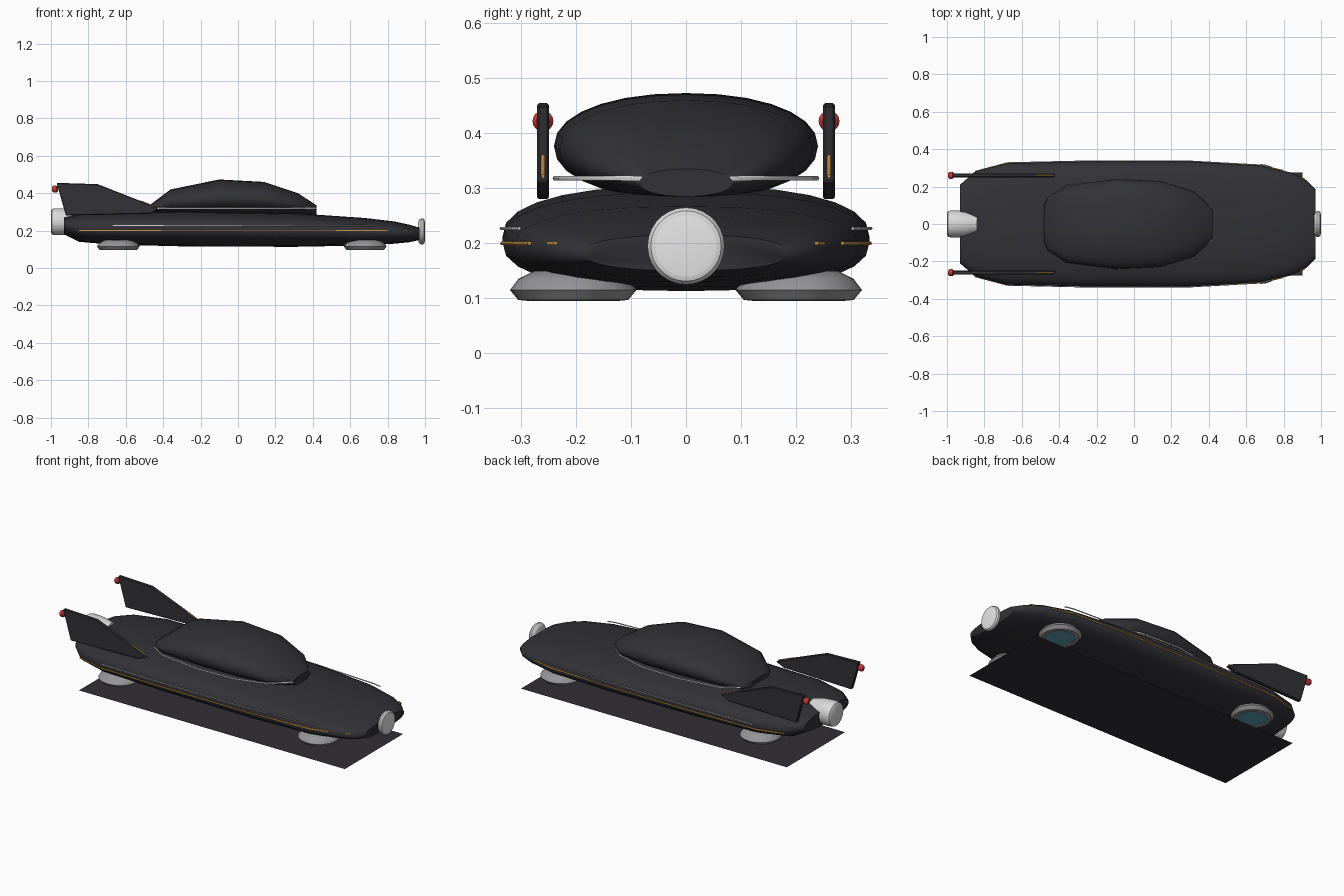
import bpy, bmesh, math

if "Cube" in bpy.data.objects:
    bpy.data.objects.remove(bpy.data.objects["Cube"])


def paint(name, r, g, b):
    m = bpy.data.materials.new(name)
    m.diffuse_color = (r, g, b, 1)
    m.use_nodes = True
    m.node_tree.nodes["Principled BSDF"].inputs["Base Color"].default_value = m.diffuse_color
    return m


BLACK = paint("black_paint", 0.032, 0.032, 0.038)
PLATE = paint("dark_plate", 0.031, 0.029, 0.037)
CHROME = paint("chrome", 0.7, 0.7, 0.7)
LENS = paint("pale_lens", 0.8, 0.8, 0.8)
GREY = paint("grey_metal", 0.3, 0.3, 0.31)
GOLD = paint("gold_trim", 0.6, 0.3, 0.06)
RED = paint("red_lamp", 0.6, 0.04, 0.04)
TEAL = paint("teal_glow", 0.11, 0.35, 0.47)


def finish(name, bm, mat, angle=40):
    bmesh.ops.recalc_face_normals(bm, faces=bm.faces)
    me = bpy.data.meshes.new(name)
    bm.to_mesh(me)
    bm.free()
    me.materials.append(mat)
    ob = bpy.data.objects.new(name, me)
    bpy.context.collection.objects.link(ob)
    bpy.ops.object.select_all(action='DESELECT')
    bpy.context.view_layer.objects.active = ob
    ob.select_set(True)
    if angle:
        bpy.ops.object.shade_smooth_by_angle(angle=math.radians(angle))
    return ob


def skin(name, rings, mat, angle=40):
    """Join matching point rings and cap both ends."""
    bm = bmesh.new()
    rows = [[bm.verts.new(p) for p in ring] for ring in rings]
    n = len(rows[0])
    for a, b in zip(rows, rows[1:]):
        for i in range(n):
            j = (i + 1) % n
            bm.faces.new((a[i], a[j], b[j], b[i]))
    bm.faces.new(rows[0])
    bm.faces.new(rows[-1])
    return finish(name, bm, mat, angle)


def hull(name, stations, power, mat, n=28):
    """Loft superellipse sections given as (x, half width, bottom, top)."""
    rings = []
    for x, w, lo, hi in stations:
        ring = []
        for i in range(n):
            t = 2 * math.pi * i / n
            c, s = math.cos(t), math.sin(t)
            y = math.copysign(abs(c) ** (2 / power), c) * w
            z = math.copysign(abs(s) ** (2 / power), s) * (hi - lo) / 2
            ring.append((x, y, (lo + hi) / 2 + z))
        rings.append(ring)
    return skin(name, rings, mat, 50)


def lathe(name, profile, centre, mat, axis='X', n=28):
    """Turn (distance along axis, radius) pairs around an axis."""
    cx, cy, cz = centre
    rings = []
    for d, r in profile:
        ring = []
        for i in range(n):
            u = r * math.cos(2 * math.pi * i / n)
            v = r * math.sin(2 * math.pi * i / n)
            ring.append((cx + d, cy + u, cz + v) if axis == 'X' else (cx + u, cy + v, cz + d))
        rings.append(ring)
    return skin(name, rings, mat, 35)


def tube(name, pts, r, mat):
    """Thin round trim rod along a mostly lengthwise path."""
    rings = [[(x, y + r * math.cos(k * math.pi / 3), z + r * math.sin(k * math.pi / 3))
              for k in range(6)] for x, y, z in pts]
    return skin(name, rings, mat, 60)


def width_at(stations, x):
    for a, b in zip(stations, stations[1:]):
        if a[0] <= x <= b[0]:
            return a[1] + (b[1] - a[1]) * (x - a[0]) / (b[0] - a[0])
    return stations[-1][1]


def trim(name, stations, x0, x1, z, r, mat, side, out=0.0):
    """Rod that follows the outline of a hull at one height."""
    xs = [x0] + [s[0] for s in stations if x0 < s[0] < x1] + [x1]
    return tube(name, [(x, side * (width_at(stations, x) + out), z) for x in xs], r, mat)


# Main body and canopy
BODY = [(-0.93, 0.21, 0.18, 0.27), (-0.85, 0.28, 0.14, 0.288), (-0.68, 0.325, 0.125, 0.3),
        (-0.28, 0.334, 0.115, 0.305), (0.3, 0.334, 0.113, 0.293), (0.68, 0.313, 0.12, 0.267),
        (0.84, 0.275, 0.13, 0.248), (0.92, 0.235, 0.138, 0.23), (0.97, 0.185, 0.15, 0.215)]
DOME = [(-0.48, 0.1, 0.295, 0.33), (-0.46, 0.14, 0.29, 0.345), (-0.36, 0.205, 0.285, 0.42),
        (-0.1, 0.24, 0.28, 0.473), (0.14, 0.23, 0.28, 0.46), (0.32, 0.175, 0.28, 0.4),
        (0.42, 0.085, 0.285, 0.335)]
hull("body", BODY, 2.4, BLACK)
hull("canopy", DOME, 2.15, BLACK)

# Ground plate
bm = bmesh.new()
bm.faces.new([bm.verts.new(p) for p in
              ((-0.86, -0.275, 0), (0.9, -0.275, 0), (0.9, 0.275, 0), (-0.86, 0.275, 0))])
finish("base_plate", bm, PLATE, 0)

# Nose ring with lens
lathe("nose_ring", [(-0.035, 0.05), (-0.03, 0.062), (-0.02, 0.07), (-0.01, 0.07),
                    (-0.002, 0.064), (0, 0.057)], (0.998, 0, 0.195), CHROME)
lathe("nose_lens", [(-0.01, 0.057), (0.0, 0.056), (0.002, 0.04)], (0.998, 0, 0.195), LENS)

# Tail exhaust
lathe("exhaust", [(0, 0.058), (0.006, 0.068), (0.02, 0.072), (0.06, 0.072), (0.1, 0.068),
                  (0.16, 0.055)], (-1, 0, 0.247), CHROME)

FIN = [(-0.97, 0.455), (-0.75, 0.448), (-0.45, 0.33), (-0.42, 0.312), (-0.47, 0.29),
       (-0.92, 0.28)]

for side, label in ((-1, "right"), (1, "left")):
    # Tail fin, its gold edge and lamp
    y = side * 0.26
    fin = skin("fin_" + label, [[(x, y + t, z) for x, z in FIN] for t in (-0.011, 0.011)],
               BLACK, 0)
    bev = fin.modifiers.new("soft_edges", 'BEVEL')
    bev.width = 0.004
    bev.segments = 1
    tube("fin_gold_" + label, [(-0.52, y, 0.358), (-0.43, y, 0.322)], 0.0035, GOLD)
    lathe("lamp_" + label, [(-0.012, 0.009), (-0.007, 0.016), (0, 0.019), (0.012, 0.019),
                            (0.02, 0.012)], (-0.983, y, 0.422), RED, n=16)

    # Side trims and canopy trim
    trim("gold_trim_" + label, BODY, -0.85, 0.8, 0.2, 0.004, GOLD, side)
    trim("gold_dash_" + label, BODY, 0.89, 0.915, 0.2, 0.004, GOLD, side)
    trim("chrome_trim_" + label, BODY, -0.67, 0.73, 0.227, 0.003, CHROME, side, 0.002)
    trim("canopy_trim_" + label, DOME, -0.46, 0.42, 0.318, 0.0045, CHROME, side, -0.002)

    # Hover pods with glowing undersides
    for cx, end in ((-0.64, "rear"), (0.68, "front")):
        c = (cx, side * 0.205, 0.095)
        lathe(f"pod_{end}_{label}", [(0.012, 0.076), (0.0, 0.08), (0.002, 0.1), (0.02, 0.115),
                                     (0.04, 0.1), (0.055, 0.07)], c, GREY, 'Z')
        lathe(f"pod_glow_{end}_{label}", [(0.004, 0.079), (0.014, 0.075)], c, TEAL, 'Z')
